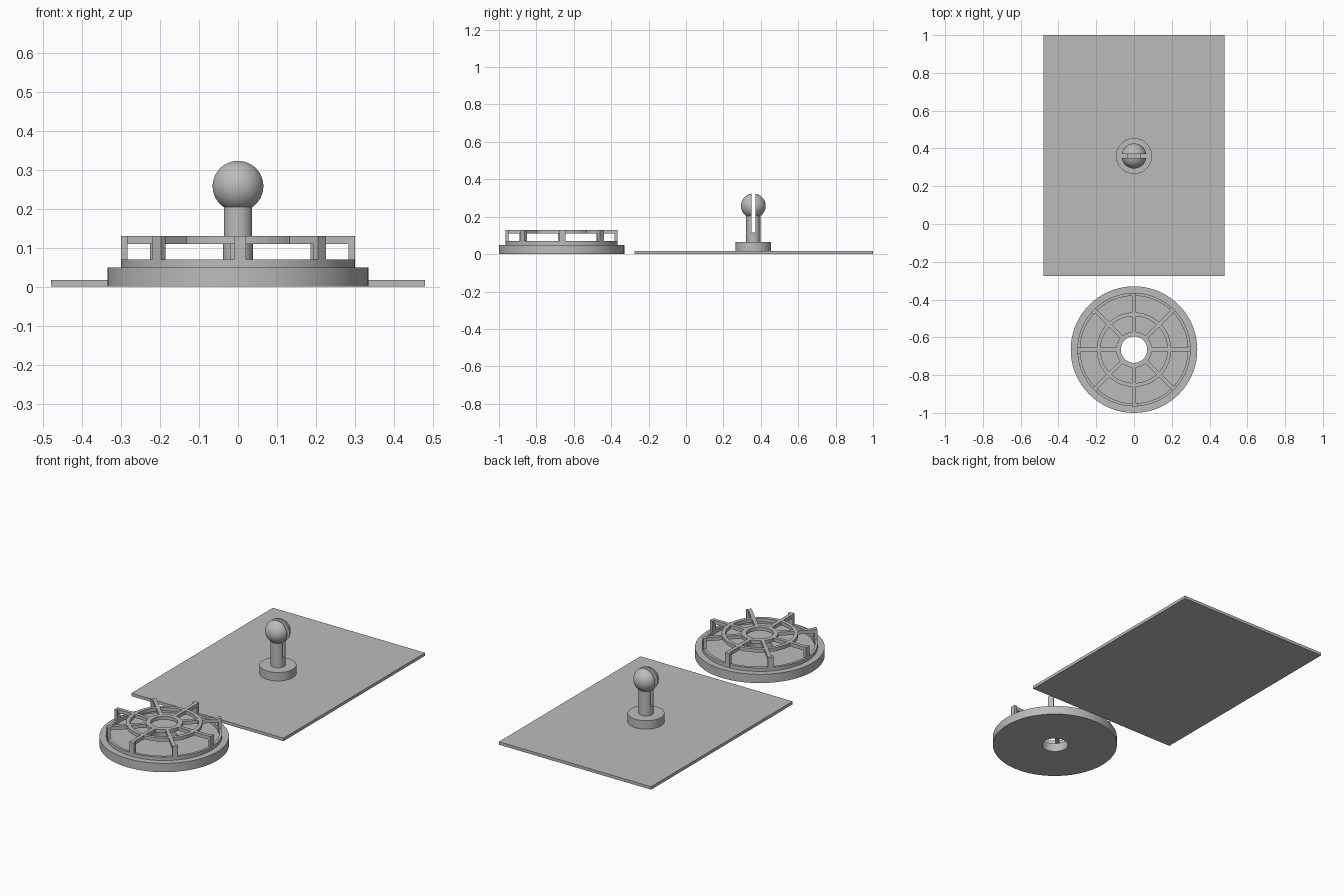
import bpy, bmesh, math
from mathutils import Matrix, Vector

cube = bpy.data.objects.get("Cube")
if cube:
    bpy.data.objects.remove(cube, do_unlink=True)

GREY = (0.5, 0.5, 0.5, 1)
grey = bpy.data.materials.new("plain grey")
grey.use_nodes = True
grey.diffuse_color = GREY
grey.node_tree.nodes["Principled BSDF"].inputs["Base Color"].default_value = GREY

DISC_Y, STUD_Y = -0.665, 0.36


def finish(bm, name, smooth=False):
    bmesh.ops.recalc_face_normals(bm, faces=bm.faces)
    mesh = bpy.data.meshes.new(name)
    bm.to_mesh(mesh)
    bm.free()
    mesh.materials.append(grey)
    ob = bpy.data.objects.new(name, mesh)
    bpy.context.collection.objects.link(ob)
    bpy.ops.object.select_all(action='DESELECT')
    ob.select_set(True)
    bpy.context.view_layer.objects.active = ob
    if smooth:
        bpy.ops.object.shade_smooth_by_angle(angle=math.radians(30))
    return ob


def lathe(name, profile, y, closed=True, steps=72):
    """Revolve (radius, z) points about a vertical axis at the given y."""
    bm = bmesh.new()
    vs = [bm.verts.new((r, 0, z)) for r, z in profile]
    es = [bm.edges.new(p) for p in zip(vs, vs[1:])]
    if closed:
        es.append(bm.edges.new((vs[-1], vs[0])))
    bmesh.ops.spin(bm, geom=vs + es, cent=(0, 0, 0), axis=(0, 0, 1),
                   angle=math.tau, steps=steps)
    bmesh.ops.remove_doubles(bm, verts=bm.verts, dist=1e-5)
    bmesh.ops.translate(bm, verts=bm.verts, vec=(0, y, 0))
    return finish(bm, name, smooth=True)


def add_box(bm, lo, hi, matrix=Matrix()):
    lo, hi = Vector(lo), Vector(hi)
    place = matrix @ Matrix.Translation((lo + hi) / 2) @ Matrix.Diagonal((*(hi - lo), 1))
    bmesh.ops.create_cube(bm, size=1, matrix=place)


def box(name, lo, hi):
    bm = bmesh.new()
    add_box(bm, lo, hi)
    return finish(bm, name)


# Flat base plate
box("base_plate", (-0.48, -0.275, 0), (0.48, 1, 0.017))

# Collar, post and ball in one revolved profile
BALL_R, BALL_Z, POST_R = 0.066, 0.258, 0.038
start = math.pi - math.asin(POST_R / BALL_R)
ball = [(BALL_R * math.sin(a), BALL_Z + BALL_R * math.cos(a))
        for a in (start * (1 - i / 24) for i in range(25))]
ball[-1] = (0, BALL_Z + BALL_R)
stud = lathe("ball_stud", [(0, 0.016), (0.095, 0.016), (0.095, 0.065), (POST_R, 0.065)] + ball,
             STUD_Y, closed=False)

# Slot splitting the ball and upper post
cutter = box("slot_cutter", (-0.15, STUD_Y - 0.011, 0.115), (0.15, STUD_Y + 0.011, 0.5))
cutter.hide_render = True
slot = stud.modifiers.new("slot", 'BOOLEAN')
slot.operation, slot.solver, slot.object = 'DIFFERENCE', 'EXACT', cutter
bpy.context.view_layer.objects.active = stud
bpy.ops.object.modifier_apply(modifier=slot.name)
bpy.data.objects.remove(cutter, do_unlink=True)

# Round disc with centre hole and raised rim
lathe("disc", [(0.07, 0), (0.335, 0), (0.335, 0.05), (0.3, 0.05), (0.3, 0.07),
               (0.285, 0.07), (0.285, 0.05), (0.07, 0.05)], DISC_Y)

# Raised grille rings
for name, inner, outer in (("inner_ring", 0.07, 0.095), ("middle_ring", 0.177, 0.197)):
    lathe(name, [(inner, 0.11), (outer, 0.11), (outer, 0.13), (inner, 0.13)], DISC_Y)

# Eight spokes, each ending in an offset leg on the rim
spokes, legs = bmesh.new(), bmesh.new()
for i in range(8):
    turn = Matrix.Translation((0, DISC_Y, 0)) @ Matrix.Rotation(i * math.tau / 8, 4, 'Z')
    add_box(spokes, (0.09, -0.01, 0.11), (0.284, 0.01, 0.13), turn)
    add_box(legs, (0.283, -0.01, 0.05), (0.3, 0.02, 0.13), turn)
finish(spokes, "spokes")
finish(legs, "spoke_legs")
